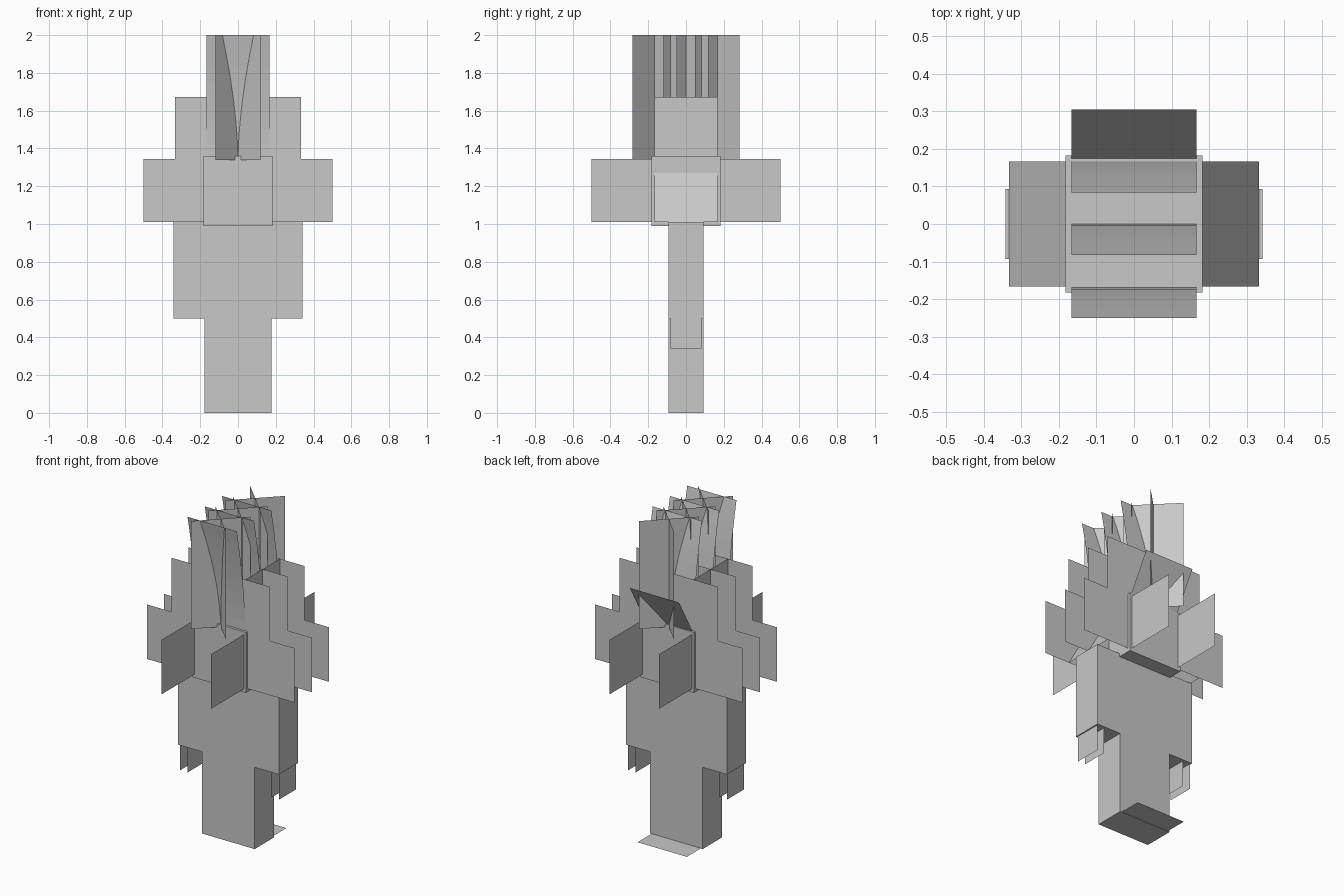
import bpy, bmesh, math
from mathutils import Vector

if "Cube" in bpy.data.objects:
    bpy.data.objects.remove(bpy.data.objects["Cube"])

grey = bpy.data.materials.new("plain grey")
grey.diffuse_color = (0.58, 0.58, 0.58, 1)
grey.use_nodes = True
grey.node_tree.nodes["Principled BSDF"].inputs["Base Color"].default_value = grey.diffuse_color

T = 1 / 3          # edge of one square panel
H = T / 2          # half a panel
Z1, Z2, Z3, Z4 = 1.01, 1.34, 1.67, 2.0   # panel row heights


def finish(name, bm):
    mesh = bpy.data.meshes.new(name)
    bm.to_mesh(mesh)
    bm.free()
    mesh.materials.append(grey)
    obj = bpy.data.objects.new(name, mesh)
    bpy.context.collection.objects.link(obj)
    return obj


def box(name, lo, hi):
    lo, hi = Vector(lo), Vector(hi)
    bm = bmesh.new()
    bmesh.ops.create_cube(bm, size=1)
    for v in bm.verts:
        v.co = Vector(c * s for c, s in zip(v.co, hi - lo)) + (lo + hi) / 2
    return finish(name, bm)


def panel(name, start, along, up):
    """Flat sheet spanned by two edge vectors."""
    s, a, u = Vector(start), Vector(along), Vector(up)
    bm = bmesh.new()
    bm.faces.new([bm.verts.new(p) for p in (s, s + a, s + a + u, s + u)])
    return finish(name, bm)


def curved_panel(name, y, steps=8):
    """Tall feather that bends forward toward its tip."""
    bm = bmesh.new()
    rows = []
    for i in range(steps + 1):
        t = i / steps
        z = Z2 + (Z4 - Z2) * t
        rows.append([bm.verts.new((x, y - 0.083 * t ** 1.7, z)) for x in (-H, H)])
    for a, b in zip(rows, rows[1:]):
        bm.faces.new((a[0], a[1], b[1], b[0]))
    return finish(name, bm)


# Figure
box("legs", (-0.178, -0.093, 0), (0.178, 0.093, 0.52))
box("torso_and_arms", (-0.342, -0.093, 0.5), (0.342, 0.093, 1.01))
box("head", (-0.182, -0.182, 0.99), (0.182, 0.182, 1.36))
panel("heel_plate", (-H, 0.09, 0.002), (2 * H, 0, 0), (0, 0.14, 0))

# Headdress rows: three stepped layers from front to back
for i, y in enumerate((-H, 0, H)):
    panel(f"upper_wing_{i}", (-T, y, Z2), (2 * T, 0, 0), (0, 0, T))
    for s in (-1, 1):
        panel(f"lower_wing_{i}", (s * H, y, Z1), (s * T, 0, 0), (0, 0, T))
    curved_panel(f"curved_feather_{i}", y)
    # Crossed upright feathers
    d = T / math.sqrt(2)
    for s in (-1, 1):
        panel(f"crossed_feather_{i}", (-s * d / 2, y - d / 2, Z2), (s * d, d, 0), (0, 0, Z4 - Z2))

# Mirrored side panels
dz = T * math.cos(math.radians(30))
for s in (-1, 1):
    x = s * H
    panel("front_side_panel", (x, -H - T, Z1), (0, T, 0), (0, 0, T))
    panel("back_side_panel", (x, H, Z1), (0, T, 0), (0, 0, T))
    panel("upper_side_panel", (x, -H, Z2), (0, T, 0), (0, 0, T))
    panel("sloping_side_flap", (s * 0.332, -H, Z1), (0, T, 0), (-x, 0, dz))
    # Hanging sheets below the hands
    for hx in (0.335, 0.285):
        panel("hand_sheet", (s * hx, -0.083, 0.34), (0, 0.166, 0), (0, 0, 0.17))

# Sheet leaning back behind the head
panel("back_flap", (-H, 0.138, 1.297), (T, 0, 0), (0, H, dz))
